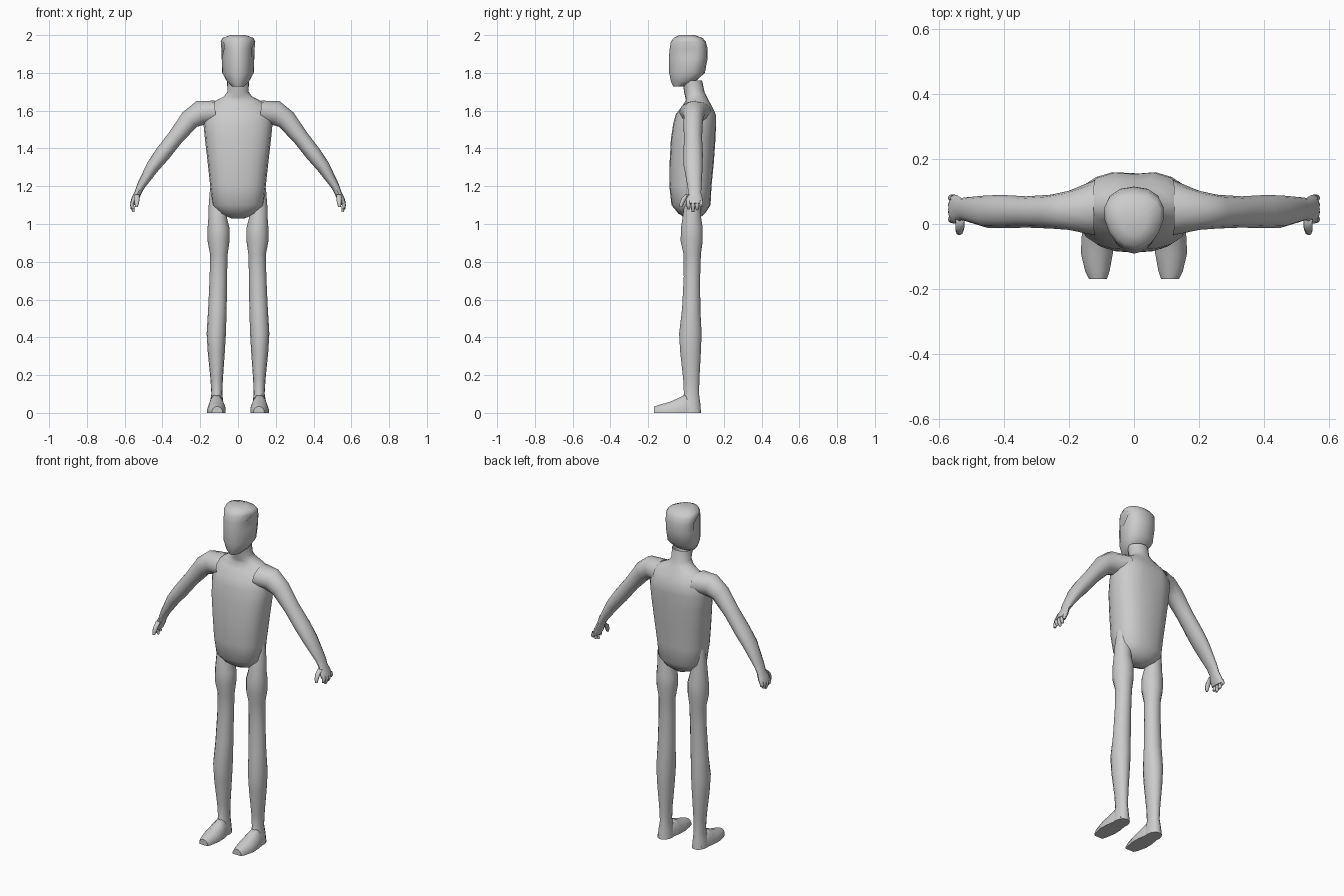
import bpy, bmesh, math
from mathutils import Vector


def ring(c, u, v, n=16, p=2.0, taper=0.0):
    """Superelliptic cross-section around c spanned by u and v."""
    c, u, v = Vector(c), Vector(u), Vector(v)
    pts = []
    for i in range(n):
        a = 2 * math.pi * i / n
        s, t = math.cos(a), math.sin(a)
        s = math.copysign(abs(s) ** (2 / p), s) if abs(s) > 1e-6 else 0
        t = math.copysign(abs(t) ** (2 / p), t) if abs(t) > 1e-6 else 0
        pts.append(c + u * s * (1 + taper * t) + v * t)
    return pts


def flat(z, x0, x1, y0, y1, **k):
    """Horizontal section from its extents."""
    return ring(((x0 + x1) / 2, (y0 + y1) / 2, z), ((x1 - x0) / 2, 0, 0), (0, (y1 - y0) / 2, 0), **k)


def loft(name, rings, mirror=False, cap_start=True, cap_end=True, angle=50):
    bm = bmesh.new()
    vs = [[bm.verts.new(p) for p in r] for r in rings]
    n = len(rings[0])
    for a, b in zip(vs, vs[1:]):
        for i in range(n):
            j = (i + 1) % n
            bm.faces.new((a[i], a[j], b[j], b[i]))
    if cap_start:
        bm.faces.new(vs[0][::-1])
    if cap_end:
        bm.faces.new(vs[-1])
    bmesh.ops.recalc_face_normals(bm, faces=bm.faces)
    me = bpy.data.meshes.new(name)
    bm.to_mesh(me)
    bm.free()
    ob = bpy.data.objects.new(name, me)
    bpy.context.collection.objects.link(ob)
    bpy.ops.object.select_all(action='DESELECT')
    ob.select_set(True)
    bpy.context.view_layer.objects.active = ob
    bpy.ops.object.shade_smooth_by_angle(angle=math.radians(angle))
    if mirror:
        ob.modifiers.new("mirror", 'MIRROR').use_axis[0] = True
    return ob


def limb(name, path, n=12, **k):
    """Mirrored tube in the xz plane; path holds x, y, z, in-plane radius, y radius."""
    rings = []
    for i, (x, y, z, r, ry) in enumerate(path):
        a, b = path[max(i - 1, 0)], path[min(i + 1, len(path) - 1)]
        t = Vector((b[0] - a[0], 0, b[2] - a[2])).normalized()
        rings.append(ring((x, y, z), Vector((-t.z, 0, t.x)) * r, (0, ry, 0), n=n))
    return loft(name, rings, mirror=True, **k)


# torso and neck: z, half width, front y, back y, squareness
torso = [(1.03, .035, .0, .07, 2), (1.055, .1, -.04, .1, 2.2), (1.10, .136, -.077, .13, 2.4),
         (1.2, .147, -.088, .135, 2.5), (1.32, .16, -.087, .147, 2.5), (1.45, .175, -.08, .156, 2.5),
         (1.53, .183, -.068, .164, 2.3), (1.58, .18, -.055, .163, 2.1), (1.625, .16, -.02, .14, 2),
         (1.655, .115, .0, .12, 2), (1.675, .075, -.005, .11, 2), (1.70, .056, -.01, .098, 2),
         (1.76, .058, -.02, .085, 2)]
rings = [flat(z, -w, w, f, b, n=20, p=p) for z, w, f, b, p in torso]
# shallow groove down the upper back
for r in rings[6:9]:
    r[5].y -= .01
loft("torso", rings, cap_end=False)

# head: z, half width, front y, back y
head = [(1.728, .03, -.068, .0), (1.755, .058, -.08, .05), (1.80, .082, -.089, .1),
        (1.88, .085, -.091, .115), (1.93, .087, -.086, .114), (1.965, .09, -.08, .105),
        (1.985, .08, -.066, .088), (2.0, .04, -.035, .045)]
rings = [flat(z, -w, w, f, b, p=2.2, taper=.22) for z, w, f, b in head]
# dents at the temples
rings[4][0].x -= .022
rings[4][8].x += .022
loft("head", rings)

# arms
limb("arm", [(.12, .05, 1.593, .06, .085), (.2, .042, 1.588, .066, .06),
             (.255, .038, 1.553, .054, .052), (.33, .037, 1.46, .043, .048),
             (.40, .038, 1.37, .042, .051), (.45, .038, 1.305, .036, .05),
             (.515, .045, 1.2, .022, .037), (.53, .046, 1.165, .018, .034),
             (.545, .045, 1.13, .02, .044), (.555, .045, 1.105, .017, .044)],
     cap_start=False)

# fingers and thumb
for i, (y, tip) in enumerate([(.014, 1.08), (.037, 1.065), (.059, 1.075), (.08, 1.095)]):
    limb(f"finger_{i + 1}", [(.553, y, 1.12, .012, .011), (.561, y, 1.10, .011, .011),
                             (.558, y, (1.10 + tip) / 2, .01, .01), (.552, y, tip, .006, .007)],
         n=8, cap_start=False)
limb("thumb", [(.535, .012, 1.155, .014, .016), (.535, -.01, 1.135, .014, .014),
               (.536, -.022, 1.11, .012, .012), (.538, -.027, 1.09, .007, .007)], n=8)

# legs: z, inner x, outer x, front y, back y
leg = [(1.19, .07, .148, .01, .07), (1.1, .055, .155, -.01, .08), (1.03, .058, .157, -.02, .082),
       (.98, .045, .161, -.028, .09), (.91, .045, .161, -.03, .09), (.84, .055, .148, -.014, .08),
       (.72, .058, .15, -.013, .076), (.55, .06, .158, -.022, .077), (.42, .064, .166, -.038, .084),
       (.32, .07, .16, -.032, .08), (.18, .08, .146, -.016, .072), (.1, .083, .141, -.012, .07),
       (.05, .077, .15, -.03, .077), (.0, .072, .155, -.03, .081)]
loft("leg", [flat(z, *e, n=14) for z, *e in leg], mirror=True, cap_start=False)

# feet: y, inner x, outer x, top z
foot = [(.06, .085, .145, .04), (.0, .073, .155, .1), (-.04, .066, .161, .078),
        (-.09, .065, .163, .057), (-.145, .075, .15, .042), (-.169, .083, .138, .033)]
rings = []
for y, a, b, h in foot:
    m, w = (a + b) / 2, (b - a) / 2
    rings.append([Vector((m + w * s, y, h * t)) for s, t in
                  ((-1, 0), (1, 0), (1, .35), (.75, .75), (.3, 1), (-.3, 1), (-.75, .75), (-1, .35))])
loft("foot", rings, mirror=True)
